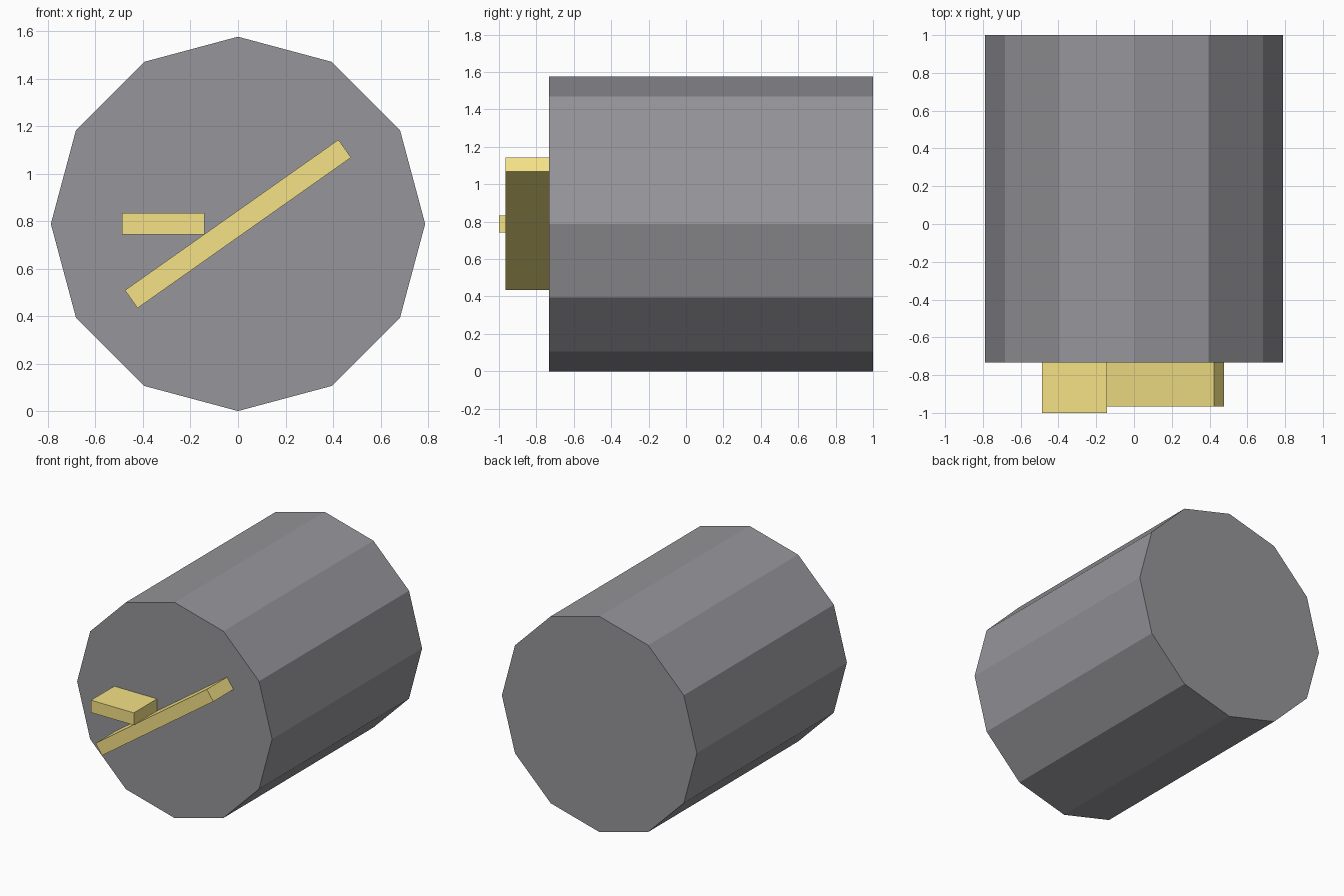
import bpy, math

if "Cube" in bpy.data.objects:
    bpy.data.objects.remove(bpy.data.objects["Cube"])

R = 0.788           # body radius, also the height of its axis
FACE_Y = -0.732     # front face of the body


def material(name, rgb):
    mat = bpy.data.materials.new(name)
    mat.diffuse_color = (*rgb, 1)
    mat.use_nodes = True
    mat.node_tree.nodes["Principled BSDF"].inputs["Base Color"].default_value = mat.diffuse_color
    return mat


body_mat = material("body_grey", (0.305, 0.302, 0.325))
hand_mat = material("hand_yellow", (0.91, 0.76, 0.24))

# Twelve-sided drum body lying along y, corners at top, bottom and sides
bpy.ops.mesh.primitive_cylinder_add(vertices=12, radius=R, depth=1 - FACE_Y,
                                    location=(0, (1 + FACE_Y) / 2, R),
                                    rotation=(math.pi / 2, 0, 0))
body = bpy.context.object
body.name = "clock_body"
body.data.materials.append(body_mat)


def hand(name, x, z, length, width, front_y, angle):
    """Flat bar standing out from the front face, turned about y."""
    bpy.ops.mesh.primitive_cube_add(size=1, location=(x, (front_y + FACE_Y) / 2, z),
                                    rotation=(0, -math.radians(angle), 0))
    ob = bpy.context.object
    ob.name = name
    ob.scale = (length, FACE_Y - front_y, width)
    ob.data.materials.append(hand_mat)


# Long slanted hand through the centre, short level hand beside it
hand("long_hand", 0, R, 1.10, 0.092, -0.965, 35.2)
hand("short_hand", -0.315, R, 0.346, 0.09, -1.0, 0)
